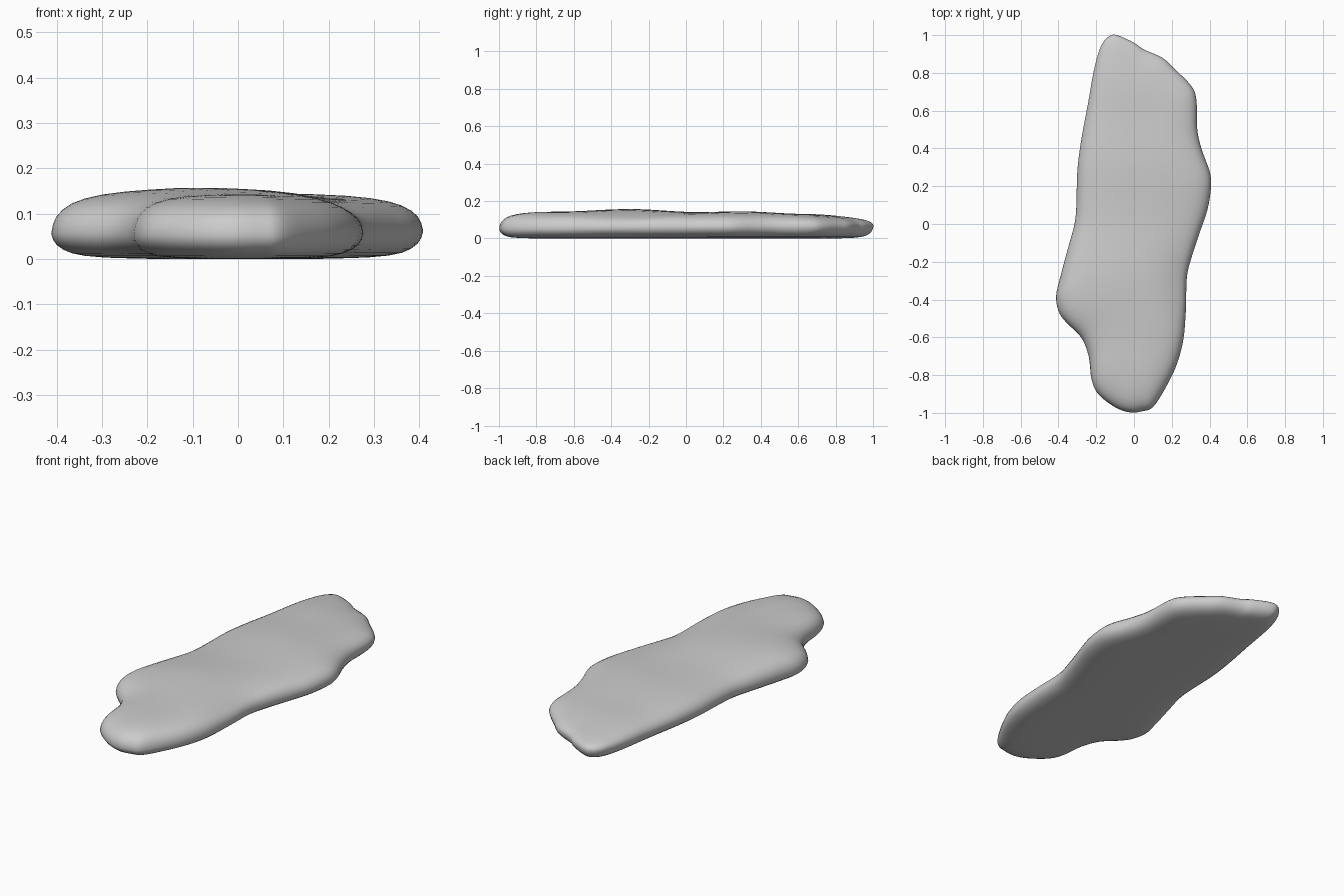
import bpy, bmesh, math
from mathutils import Vector

if "Cube" in bpy.data.objects:
    bpy.data.objects.remove(bpy.data.objects["Cube"])

# Outline of the slab seen from above
OUTLINE = [(-.09, 1), (0, .96), (.05, .925), (.15, .88), (.21, .825), (.3, .735), (.33, .66),
           (.335, .5), (.36, .39), (.4, .28), (.408, .2), (.39, .08), (.35, -.04), (.31, -.16),
           (.28, -.28), (.275, -.45), (.26, -.62), (.22, -.76), (.16, -.88), (.1, -.97),
           (.05, -.99), (-.02, -.998), (-.1, -.97), (-.19, -.9), (-.225, -.82), (-.24, -.7),
           (-.28, -.6), (-.36, -.52), (-.4, -.46), (-.412, -.38), (-.39, -.28), (-.35, -.13),
           (-.315, 0), (-.305, .1), (-.3, .28), (-.28, .44), (-.245, .63), (-.215, .8),
           (-.19, .9), (-.165, .96), (-.13, .995)]


def interp(table, v):
    for (a, fa), (b, fb) in zip(table, table[1:]):
        if v <= b:
            t = max(0, (v - a) / (b - a))
            return fa + (fb - fa) * t * t * (3 - 2 * t)
    return table[-1][1]


def smooth_loop(pts, steps):
    # closed Catmull-Rom curve
    out, n = [], len(pts)
    p = [Vector(q) for q in pts]
    for i in range(n):
        a, b, c, d = p[i - 1], p[i], p[(i + 1) % n], p[(i + 2) % n]
        for k in range(steps):
            t = k / steps
            out.append(.5 * (2 * b + (c - a) * t + (2 * a - 5 * b + 4 * c - d) * t * t
                             + (3 * b - a - 3 * c + d) * t ** 3))
    return out


SPINE = [(-1, .02), (-.7, .01), (-.4, -.06), (0, .01), (.25, .05), (.6, .04), (1, -.02)]
HEIGHT = [(-1, .14), (-.7, .143), (-.3, .154), (.05, .141), (.3, .145), (.65, .131), (1, .11)]


def top_height(x, y):
    # crown with a gentle ridge and a shallow hollow on the front right
    h = interp(HEIGHT, y)
    h += .004 * math.exp(-((x + .1) / .1) ** 2 - ((y + .3) / .3) ** 2)
    h -= .02 * math.exp(-((x - .23) / .07) ** 2 - ((y + .3) / .22) ** 2)
    return h


# (inset fraction, rise fraction) from the rim to the middle
TOP = [(.012, .22), (.035, .4), (.075, .56), (.13, .69), (.21, .8), (.32, .89),
       (.46, .95), (.62, .98), (.78, 1), (.92, 1)]
BOTTOM = [(.012, .25), (.035, .45), (.075, .63), (.13, .77), (.21, .87), (.34, .94),
          (.55, .98), (.75, 1), (.92, 1)]

loop = smooth_loop(OUTLINE, 4)
bm = bmesh.new()


def ring(t, rise, up):
    vs = []
    for p in loop:
        goal = Vector((interp(SPINE, p.y), p.y * .7))
        q = p.lerp(goal, t)
        rim = .06 + .008 * p.y
        end = top_height(q.x, q.y) if up else 0
        vs.append(bm.verts.new((q.x, q.y, rim + (end - rim) * rise)))
    return vs


# Rim, rounded upper and lower shells, closing caps
rim_ring = ring(0, 0, True)
for profile, up in ((TOP, True), (BOTTOM, False)):
    prev = rim_ring
    for t, rise in profile:
        cur = ring(t, rise, up)
        for i in range(len(loop)):
            j = (i + 1) % len(loop)
            bm.faces.new((prev[i], prev[j], cur[j], cur[i]))
        prev = cur
    bmesh.ops.triangulate(bm, faces=[bm.faces.new(prev)])

bmesh.ops.recalc_face_normals(bm, faces=bm.faces)
for _ in range(2):
    inner = [v for v in bm.verts if v.co.z > .1]
    bmesh.ops.smooth_vert(bm, verts=inner, factor=.5, use_axis_z=True)
for f in bm.faces:
    f.smooth = True

mesh = bpy.data.meshes.new("stone_slab")
bm.to_mesh(mesh)
bm.free()
bpy.context.collection.objects.link(bpy.data.objects.new("stone_slab", mesh))
